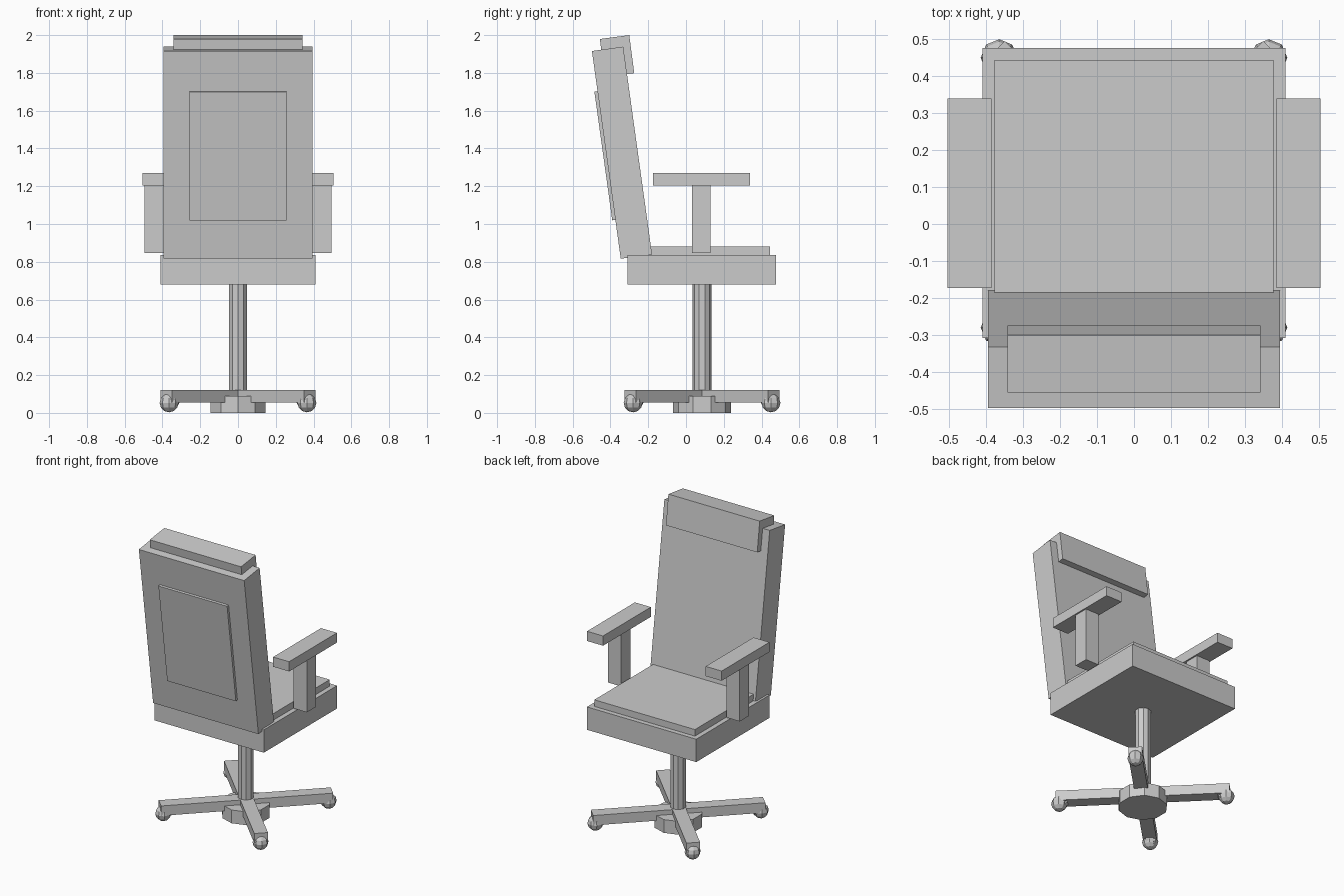
import bpy
from math import radians, cos, sin, pi

if "Cube" in bpy.data.objects:
    bpy.data.objects.remove(bpy.data.objects["Cube"])

CY = 0.085            # y of the pedestal axis
TILT = radians(7.9)   # recline of the backrest


def box(name, size, loc, rot=(0, 0, 0)):
    bpy.ops.mesh.primitive_cube_add(size=1, location=loc, rotation=rot)
    ob = bpy.context.object
    ob.name = name
    ob.scale = size
    bpy.ops.object.transform_apply(location=False, rotation=False, scale=True)
    return ob


def cylinder(name, radius, z0, z1):
    bpy.ops.mesh.primitive_cylinder_add(
        vertices=10, radius=radius, depth=z1 - z0, location=(0, CY, (z0 + z1) / 2))
    bpy.context.object.name = name


def extrude_profile(name, profile, width, loc, angle):
    """Prism from an (outward, up) outline, centred across its width."""
    n = len(profile)
    verts = [(u, s * width / 2, v) for s in (-1, 1) for u, v in profile]
    faces = [tuple(range(n)), tuple(range(2 * n - 1, n - 1, -1))]
    faces += [(i, i + n, (i + 1) % n + n, (i + 1) % n) for i in range(n)]
    me = bpy.data.meshes.new(name)
    me.from_pydata(verts, [], faces)
    ob = bpy.data.objects.new(name, me)
    ob.location = loc
    ob.rotation_euler = (0, 0, angle)
    bpy.context.collection.objects.link(ob)


# Seat and cushion
box("seat", (0.82, 0.785, 0.155), (0, 0.0835, 0.758))
box("seat_cushion", (0.755, 0.725, 0.06), (0, 0.081, 0.85))

# Reclined backrest, rear panel and headrest
box("backrest", (0.79, 0.167, 1.11), (0, -0.339, 1.3775), (TILT, 0, 0))
box("back_panel", (0.515, 0.06, 0.687), (0, -0.408, 1.364), (TILT, 0, 0))
box("headrest", (0.685, 0.157, 0.203), (0, -0.365, 1.889), (radians(7.5), 0, 0))

# Armrests
for side, label in ((-1, "left"), (1, "right")):
    box(f"{label}_arm_pad", (0.12, 0.513, 0.066), (side * 0.445, 0.083, 1.238))
    box(f"{label}_arm_post", (0.10, 0.10, 0.36), (side * 0.445, 0.081, 1.027))

# Pedestal
cylinder("column", 0.05, 0.06, 0.70)
cylinder("hub", 0.153, 0.0, 0.09)

# Four diagonal legs with casters
leg_outline = [(0, 0.055), (0.537, 0.055), (0.537, 0.122), (0, 0.122)]
mount_outline = [(0.46, 0.06), (0.485, 0.025), (0.52, 0.025), (0.53, 0.06)]
for i in range(4):
    a = pi / 4 + i * pi / 2
    extrude_profile(f"leg_{i + 1}", leg_outline, 0.085, (0, CY, 0), a)
    extrude_profile(f"caster_mount_{i + 1}", mount_outline, 0.05, (0, CY, 0), a)
    bpy.ops.mesh.primitive_uv_sphere_add(
        segments=8, ring_count=6, radius=0.05,
        location=(0.516 * cos(a), CY + 0.516 * sin(a), 0.053))
    bpy.context.object.name = f"caster_{i + 1}"
